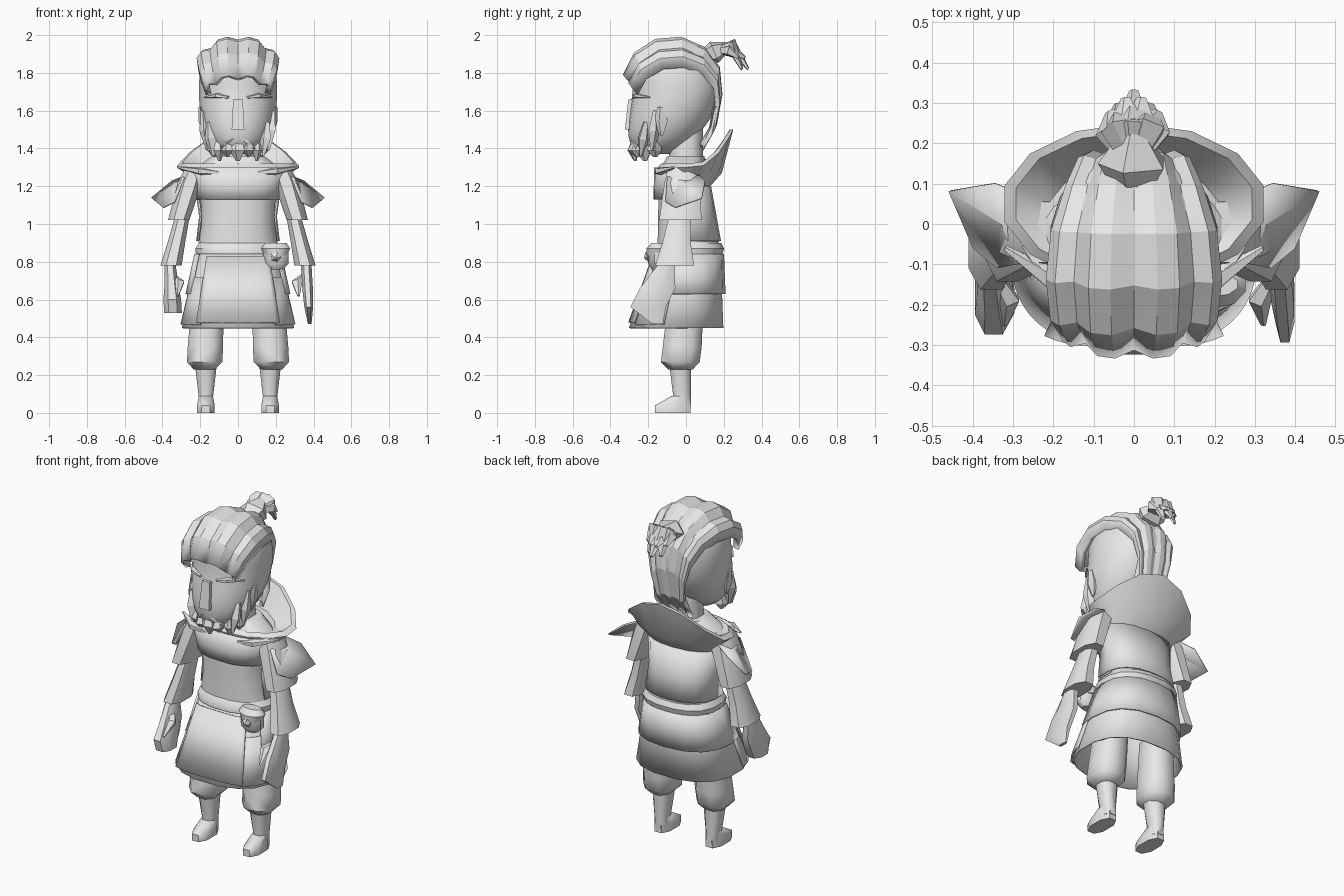
import bpy, bmesh
from math import sin, cos, pi, radians, copysign
from mathutils import Vector

cube = bpy.data.objects.get("Cube")
if cube:
    bpy.data.objects.remove(cube, do_unlink=True)

grey = (.8, .8, .8, 1)
material = bpy.data.materials.new("light_grey")
material.use_nodes = True
material.diffuse_color = grey
material.node_tree.nodes["Principled BSDF"].inputs["Base Color"].default_value = grey


def finish(name, bm, mirror=False, thickness=0, sharp_angle=40):
    """Turn a bmesh into a named, shaded object."""
    bmesh.ops.recalc_face_normals(bm, faces=bm.faces)
    mesh = bpy.data.meshes.new(name)
    bm.to_mesh(mesh)
    bm.free()
    mesh.materials.append(material)
    mesh.shade_smooth()
    mesh.set_sharp_from_angle(angle=radians(sharp_angle))
    part = bpy.data.objects.new(name, mesh)
    bpy.context.collection.objects.link(part)
    if thickness:
        part.modifiers.new("thickness", 'SOLIDIFY').thickness = thickness
    if mirror:
        part.modifiers.new("mirror", 'MIRROR').use_mirror_merge = False


def skin(bm, rows, closed=True, caps=True):
    """Bridge rows of points with quads."""
    rows = [[bm.verts.new(point) for point in row] for row in rows]
    count = len(rows[0])
    for low, high in zip(rows, rows[1:]):
        for i in range(count if closed else count - 1):
            j = (i + 1) % count
            bm.faces.new((low[i], low[j], high[j], high[i]))
    if caps and closed:
        bm.faces.new(rows[0])
        bm.faces.new(rows[-1])


def squared(value, power):
    return copysign(abs(value) ** (2 / power), value)


def loft(name, rings, sides=10, x=0, lean=0, arc=None, caps=True, power=2.4, **style):
    """Stack rounded rings (y, z, half width, half depth, lift at the back)."""
    if arc:
        start, end = arc
        angles = [radians(start + (end - start) * i / sides) for i in range(sides + 1)]
    else:
        angles = [2 * pi * (i + .5) / sides for i in range(sides)]
    rows = []
    for y, z, width, depth, *lift in rings:
        centre = x + lean * (rings[0][1] - z)
        rise = lift[0] if lift else 0
        rows.append([(centre + width * squared(cos(a), power),
                      y + depth * squared(sin(a), power),
                      z + rise * max(0, sin(a)) ** 2) for a in angles])
    bm = bmesh.new()
    skin(bm, rows, closed=not arc, caps=caps)
    finish(name, bm, **style)


def strands(name, paths, sides=5, flat=.7, **style):
    """Tapered tufts: each path is a width followed by its points."""
    bm = bmesh.new()
    for width, *points in paths:
        points = [Vector(point) for point in points]
        if len(points) == 2:
            points.insert(1, points[0].lerp(points[1], .5))
        turn = (points[-1] - points[0]).to_track_quat('Z', 'Y')
        rows = []
        for point, scale in zip(points, (.5, 1, .25)):
            rows.append([point + turn @ Vector((cos(a), flat * sin(a), 0)) * width * scale
                         for a in (2 * pi * k / sides for k in range(sides))])
        skin(bm, rows)
    finish(name, bm, **style)


# Head: an egg whose lower half slides forward into the chin
head = []
for i in range(-8, 8):
    u = i / 8.5
    width = .21 * (1 - abs(u) ** 2.5) ** .5
    chin = max(0, -u) ** 1.5
    head.append((-.05 - .13 * chin, 1.72 + u * (.37 if u < 0 else .25), width, width * 1.1))
loft("head", head, sides=18, power=2.1)
loft("neck", [(0, 1.2, .11, .09), (0, 1.5, .09, .09)])

# Nose, brows and ears
loft("nose", [(-.29, 1.5, .04, .04), (-.28, 1.66, .03, .03)], sides=4, power=4)
strands("brow", [(.02, (.05, -.28, 1.67), (.11, -.26, 1.68), (.18, -.19, 1.67))], mirror=True)
strands("ear", [(.04, (.2, -.13, 1.62), (.18, -.13, 1.47))], flat=.5, mirror=True)

# Hair: thick locks from the fringe over the crown to the nape
rows = []
for i in range(9):
    degrees = 170 - 30 * i
    a = radians(degrees)
    below = a < 0
    forward = cos(a * .7 if below else a)
    middle = Vector((0, -.07 + .26 * forward, 1.75 + (.35 if below else .25) * sin(a)))
    edge = Vector((0, -.05 + .22 * forward, 1.67 + (.28 if below else .18) * sin(a)))
    width = .08 + .14 * min(1, (degrees + 70) / 160) ** 1.5
    width -= .04 * max(0, degrees / 60 - 1.8) ** 2
    row = []
    for k in range(-6, 7):
        across = k / 6 * pi / 2
        ridge = 1.03 if k % 3 else .96
        point = middle.lerp(edge, 1 - cos(across))
        point.x = width * sin(across) * ridge
        point.y *= ridge
        point.z -= .02 * (ridge < 1)
        row.append(point)
    rows.append(row)
bm = bmesh.new()
skin(bm, rows, closed=False)
bmesh.ops.triangulate(bm, faces=bm.faces)
finish("hair", bm, thickness=.03, sharp_angle=12)

# Topknot: a tied root with a fan of drooping tufts
tufts = [(.09, (0, .08, 1.88), (0, .15, 1.91), (0, .24, 1.95))]
for i in range(-3, 4):
    side = i / 3
    droop = .06 * (i % 2)
    tufts.append((.05, (0, .15, 1.92), (side * .05, .24, 1.95 - droop / 2),
                  (side * .06, .33 - abs(side) * .05, 1.82 + droop)))
strands("topknot", tufts, sharp_angle=12)

# Beard tufts around the jaw, with sideburns and moustache
beard = []
for i in range(-3, 4):
    a = i / 2.2
    jaw = Vector((.13 * sin(a), -.14 - .14 * cos(a), 1.39))
    beard.append((.045, jaw + Vector((0, .01, .06)), jaw, jaw * .96 + Vector((0, 0, .02 * (i % 2)))))
for s in (-1, 1):
    beard.append((.04, (.18 * s, -.16, 1.6), (.16 * s, -.18, 1.39)))
    beard.append((.04, (.15 * s, -.21, 1.54), (.13 * s, -.24, 1.36)))
    beard.append((.02, (.01 * s, -.29, 1.46), (.09 * s, -.26, 1.4)))
strands("beard", beard, sharp_angle=15)


def body(z, grow=0):
    """Torso ring, narrowest at the waist."""
    rise = z - 1.04
    return (-.08 * rise, z, .195 + .9 * rise * rise + grow, .15 - .1 * rise + grow)


def flare(z, grow=0):
    """Skirt ring, widening and moving forward towards the hem."""
    drop = .87 - z
    return (.015 - .16 * drop, z, .21 + .22 * drop + grow, .17 + .2 * drop + grow)


# Torso with its overlapping front and back layers
loft("torso", [body(z) for z in (.9, 1, 1.1, 1.2, 1.28)] + [(0, 1.36, .14, .1)], sides=16)
loft("chest_layer", [body(z, .014) for z in (1.13, 1.2, 1.3)], arc=(185, 355), thickness=.01)
loft("back_layer", [body(z, .012) for z in (.91, 1.04, 1.2)], arc=(-15, 195), thickness=.01)

# Belt, skirt, back tier and front panels
loft("belt", [flare(.84, .01), flare(.87, .02), flare(.9, .005)], sides=16)
loft("skirt", [flare(.87), flare(.66), flare(.45)], sides=16, caps=False, thickness=.01)
loft("skirt_back_tier", [flare(z, .015) for z in (.84, .73, .63)], arc=(-25, 205), thickness=.01)
loft("apron", [flare(.83, .01), flare(.48, .01)], arc=(235, 305), power=3.5, thickness=.01)
loft("hip_panel", [flare(.72, .005), flare(.47, .01)], arc=(305, 350), power=2.6,
     thickness=.01, mirror=True)

# Cowl standing high behind the neck
loft("cowl", [(0, 1.19, .23, .12), (.02, 1.27, .29, .17), (.05, 1.3, .33, .2, .2),
              (.05, 1.32, .3, .18, .18), (.02, 1.29, .22, .13, .06), (0, 1.34, .1, .09)],
     sides=14, caps=False, power=2)
strands("cowl_fold", [(.03, (.09, -.15, 1.27), (.2, -.14, 1.28), (.32, -.06, 1.3))], mirror=True)

# Pouch with flap and button
loft("pouch", [(-.15, .76, .04, .03), (-.15, .79, .07, .05), (-.15, .87, .07, .05)], x=.2, power=2)
loft("pouch_flap", [(-.15, .83, .06, .06), (-.15, .87, .08, .06), (-.15, .9, .06, .03)],
     x=.2, power=2)
strands("pouch_button", [(.03, (.2, -.19, .83), (.2, -.22, .82))], flat=1)

# Arms: sleeve, forearm with flared cuff
limb = dict(sides=8, mirror=True, sharp_angle=50)
loft("sleeve", [(-.02, 1.3, .05, .08), (-.02, 1.22, .07, .1), (-.03, 1.02, .06, .12)],
     x=.23, lean=.3, **limb)
loft("forearm", [(-.03, 1.06, .04, .06), (-.05, .9, .05, .08), (-.06, .78, .06, .11)],
     x=.29, lean=.23, **limb)

# Hands: the left hangs open, the right curls into a fist
loft("left_hand", [(-.1, .8, .03, .04), (-.15, .66, .03, .1), (-.2, .56, .025, .1),
                   (-.15, .47, .01, .03)], sides=8, x=.36, lean=.06)
loft("right_hand", [(-.1, .8, .03, .04), (-.14, .67, .04, .09), (-.18, .6, .05, .1),
                    (-.19, .53, .05, .07)], sides=8, x=-.36, lean=.06)
strands("thumb", [(.03, (.35, -.12, .73), (.31, -.19, .69), (.32, -.25, .62))], mirror=True)

# Pointed shoulder flaps
bm = bmesh.new()
hub = bm.verts.new((.33, 0, 1.22))
rim = [bm.verts.new(point) for point in ((.25, .06, 1.27), (.29, -.1, 1.25), (.34, -.11, 1.12),
                                         (.4, -.06, 1.09), (.46, .08, 1.14), (.35, .1, 1.23))]
for start, end in zip(rim, rim[1:] + rim[:1]):
    bm.faces.new((hub, start, end))
finish("shoulder_flap", bm, mirror=True, thickness=.01, sharp_angle=20)

# Legs: baggy trousers, shins and feet
loft("trouser_leg", [(0, .6, .09, .1), (-.02, .35, .1, .11), (-.03, .27, .1, .11), (-.03, .23, .06, .07)],
     x=.16, lean=.05, **limb)
loft("shin", [(-.03, .24, .06, .06), (-.02, .08, .04, .05), (-.02, .03, .04, .05)], x=.17, **limb)
loft("foot", [(-.07, 0, .05, .1), (-.07, .04, .05, .1), (-.03, .09, .04, .05)], x=.17, **limb)
